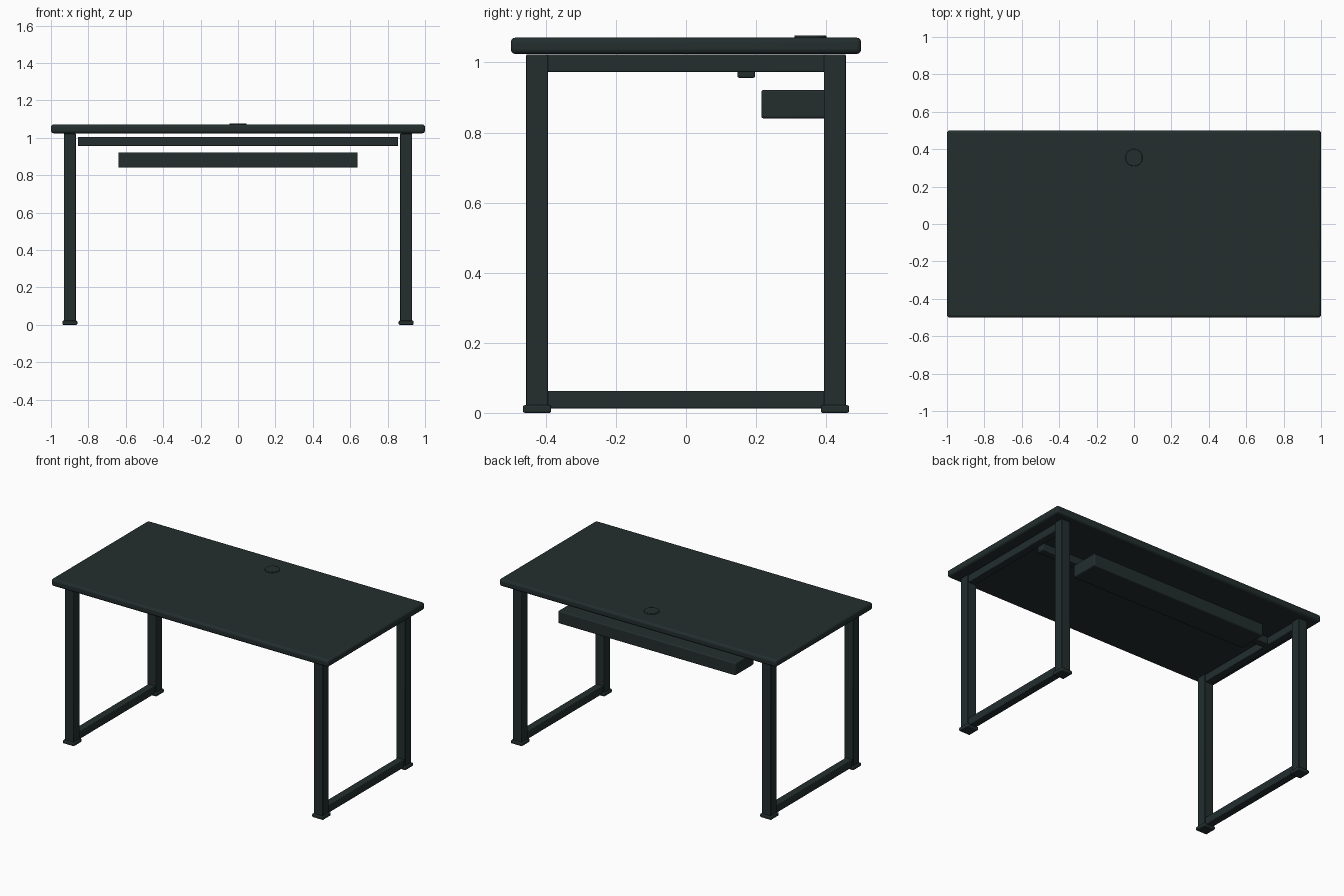
import bpy
import math

old = bpy.data.objects.get("Cube")
if old:
    bpy.data.objects.remove(old, do_unlink=True)

# One dark slate finish for the whole desk
SLATE = (0.017, 0.027, 0.027, 1)
slate = bpy.data.materials.new("dark_slate")
slate.use_nodes = True
slate.diffuse_color = SLATE
slate.node_tree.nodes["Principled BSDF"].inputs["Base Color"].default_value = SLATE


def finish(obj, name, bevel, segments=3):
    """Name, colour, round the edges and smooth."""
    obj.name = name
    obj.data.materials.append(slate)
    mod = obj.modifiers.new("rounded_edges", "BEVEL")
    mod.width = bevel
    mod.segments = segments
    mod.limit_method = "ANGLE"
    mod.angle_limit = math.radians(40)
    bpy.ops.object.shade_smooth_by_angle(angle=math.radians(35))


def box(name, x, y, z, bevel):
    """Box from (low, high) ranges on each axis."""
    ranges = (x, y, z)
    bpy.ops.mesh.primitive_cube_add(size=1, location=[(a + b) / 2 for a, b in ranges])
    obj = bpy.context.object
    obj.scale = [b - a for a, b in ranges]
    bpy.ops.object.transform_apply(location=False, rotation=False, scale=True)
    finish(obj, name, bevel)


def around(centre, half):
    return (centre - half, centre + half)


# Tabletop
box("tabletop", (-1, 1), (-0.5, 0.5), (1.024, 1.071), 0.014)

# Cable grommet
bpy.ops.mesh.primitive_cylinder_add(vertices=32, radius=0.046, depth=0.012,
                                    location=(0, 0.355, 1.071))
finish(bpy.context.object, "cable_grommet", 0.003, 2)

# Side frames: two legs with feet, joined by top and bottom rails
LEG_X, LEG_Y = 0.899, 0.425
for side, sx in (("right", -1), ("left", 1)):
    x = sx * LEG_X
    for end, sy in (("front", -1), ("back", 1)):
        y = sy * LEG_Y
        box(f"{end}_{side}_leg", around(x, 0.032), around(y, 0.031), (0.012, 1.023), 0.004)
        box(f"{end}_{side}_foot", around(x, 0.04), around(y, 0.04), (0, 0.022), 0.005)
    for rail, z in (("top", 0.998), ("bottom", 0.038)):
        box(f"{side}_{rail}_rail", around(x, 0.025), around(0, LEG_Y - 0.02),
            around(z, 0.025), 0.004)

# Support beam and cable tray below the top
box("support_beam", (-0.856, 0.856), (0.147, 0.197), (0.956, 1.005), 0.005)
box("cable_tray", (-0.64, 0.64), (0.215, 0.405), (0.84, 0.922), 0.007)
